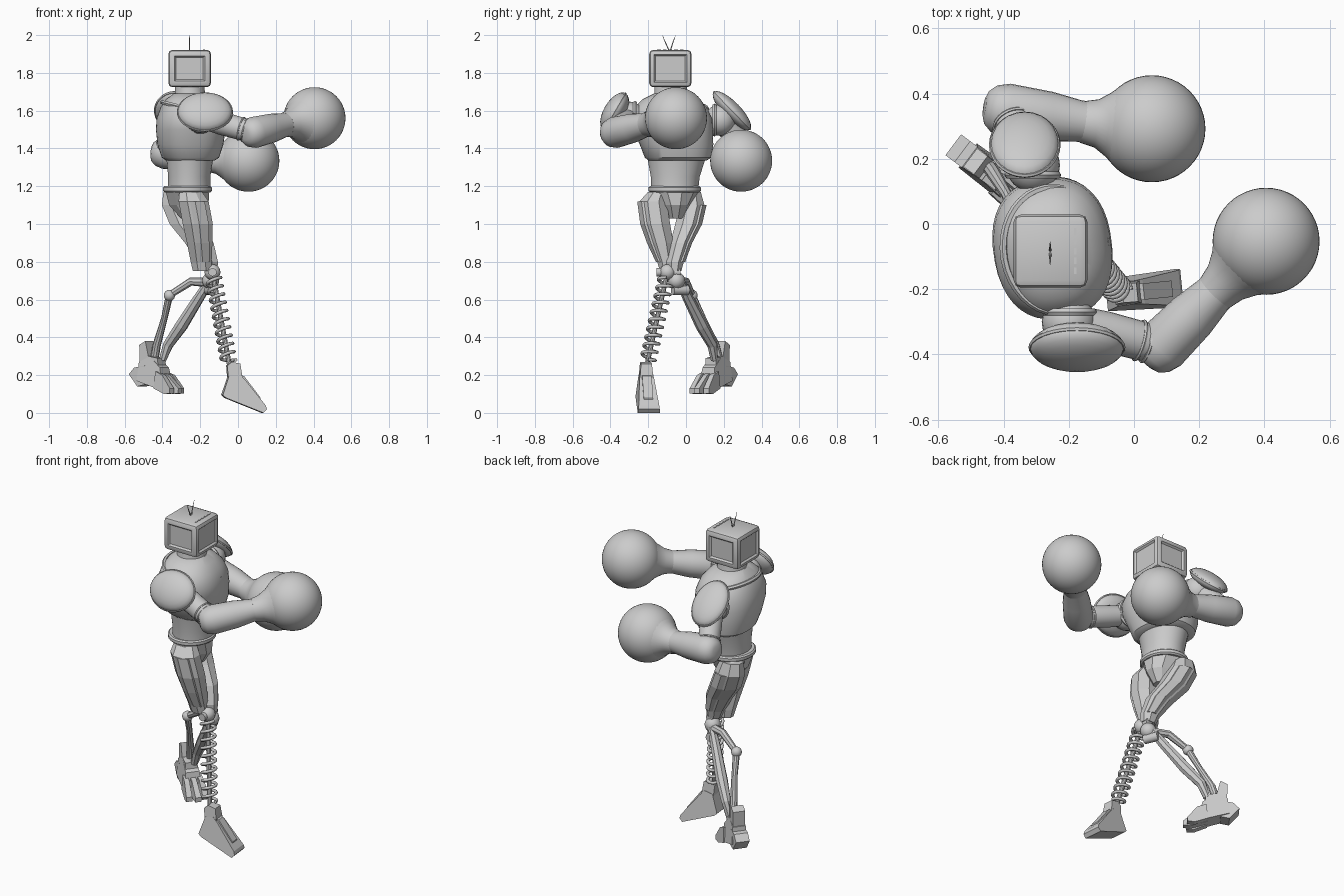
import bpy, bmesh, math
from mathutils import Vector, Matrix

cube = bpy.data.objects.get("Cube")
if cube:
    bpy.data.objects.remove(cube)

GREY = (0.6, 0.6, 0.6, 1)
metal = bpy.data.materials.new("plain grey")
metal.use_nodes = True
metal.diffuse_color = GREY
metal.node_tree.nodes["Principled BSDF"].inputs["Base Color"].default_value = GREY


def finish(name, bm, smooth=True):
    bmesh.ops.recalc_face_normals(bm, faces=bm.faces)
    me = bpy.data.meshes.new(name)
    bm.to_mesh(me)
    bm.free()
    ob = bpy.data.objects.new(name, me)
    bpy.context.collection.objects.link(ob)
    me.materials.append(metal)
    if smooth:
        bpy.ops.object.select_all(action='DESELECT')
        ob.select_set(True)
        bpy.context.view_layer.objects.active = ob
        bpy.ops.object.shade_smooth_by_angle(angle=math.radians(35))


def skin(name, rings, smooth):
    """Join equal rings of points into a closed body."""
    bm = bmesh.new()
    loops = [[bm.verts.new(p) for p in ring] for ring in rings]
    n = len(loops[0])
    for a, b in zip(loops, loops[1:]):
        for i in range(n):
            j = (i + 1) % n
            bm.faces.new((a[i], a[j], b[j], b[i]))
    bm.faces.new(loops[0])
    bm.faces.new(loops[-1])
    finish(name, bm, smooth)


def circle(n, phase=0.0, power=2.0):
    """Unit circle, squarer when the power is above two."""
    def soften(v):
        return math.copysign(abs(v) ** (2 / power), v)
    return [(soften(math.cos(a)), soften(math.sin(a))) for a in
            (2 * math.pi * (i + phase) / n for i in range(n))]


def limb(name, stations, sides=24, smooth=True):
    """Tube through (x, y, z, radius) stations."""
    pts = [Vector(s[:3]) for s in stations]
    rings = []
    for i, s in enumerate(stations):
        d = pts[min(i + 1, len(pts) - 1)] - pts[max(i - 1, 0)]
        q = d.to_track_quat('Z', 'Y')
        rings.append([pts[i] + q @ Vector((c * s[3], t * s[3], 0)) for c, t in circle(sides)])
    skin(name, rings, smooth)


def loft(name, rows, sides=32, turn=0.0, smooth=True, power=2.0):
    """Level oval rings given as (z, x, y, rx, ry)."""
    m = Matrix.Rotation(math.radians(turn), 3, 'Z')
    rings = [[Vector((x, y, z)) + m @ Vector((c * rx, t * ry, 0))
              for c, t in circle(sides, 0.5, power)] for z, x, y, rx, ry in rows]
    skin(name, rings, smooth)


def prism(name, profile, origin, forward, width, taper=1.0):
    """Side profile of (along, z), given thickness across its forward direction."""
    u = Vector((forward[0], forward[1], 0)).normalized()
    v = Vector((-u.y, u.x, 0))
    top = max(z for _, z in profile)
    low = min(z for _, z in profile)
    rings = []
    for side in (-1, 1):
        rings.append([Vector((origin[0], origin[1], z)) + u * a
                      + v * side * width / 2 * (1 + (taper - 1) * (z - low) / (top - low))
                      for a, z in profile])
    skin(name, rings, False)


def frame(center, normal, along):
    """Matrix with local z on the normal and local x near the given direction."""
    z = Vector(normal).normalized()
    y = z.cross(Vector(along)).normalized()
    x = y.cross(z)
    return Matrix.Translation(center) @ Matrix((x, y, z)).transposed().to_4x4()


def ball(name, mat, radius, seg=24):
    bm = bmesh.new()
    bmesh.ops.create_uvsphere(bm, u_segments=seg, v_segments=seg // 2, radius=radius, matrix=mat)
    finish(name, bm)


def ring(name, mat, rx, ry, thick):
    """Oval hoop lying in the local xy plane."""
    bm = bmesh.new()
    grid = [[bm.verts.new(mat @ Vector((c * (rx + thick * a), t * (ry + thick * a), thick * b)))
             for a, b in circle(6)] for c, t in circle(36)]
    for i, a in enumerate(grid):
        b = grid[(i + 1) % len(grid)]
        for k in range(6):
            bm.faces.new((a[k], b[k], b[(k + 1) % 6], a[(k + 1) % 6]))
    finish(name, bm)


at_point = Matrix.Translation

# Head: boxy screen set with recessed panels and a two-rod aerial
bm = bmesh.new()
bmesh.ops.create_cube(bm, size=1, matrix=at_point((-0.256, -0.083, 1.823))
                      @ Matrix.Diagonal((0.226, 0.224, 0.198, 1)))
bmesh.ops.bevel(bm, geom=bm.edges[:], offset=0.022, segments=2, affect='EDGES', profile=0.5)
bm.normal_update()
panels = [f for f in bm.faces if f.calc_area() > 0.02 and abs(f.normal.z) < 0.5]
for f in panels:
    border = 0.015 if abs(f.normal.y) > 0.5 else 0.004
    bmesh.ops.inset_individual(bm, faces=[f], thickness=border, depth=0)
    bmesh.ops.inset_individual(bm, faces=[f], thickness=0.012, depth=-0.01)
finish("head", bm)
for y in (-0.125, -0.055):
    limb("aerial", [(-0.257, -0.085, 1.91, 0.004), (-0.257, (y - 0.088) / 2, 1.955, 0.003),
                    (-0.257, y, 2.0, 0.001)], 6)
for i in range(5):
    prism("head_vent", [(-0.004, 1.918), (0.004, 1.918), (0.004, 1.925), (-0.004, 1.925)],
          (-0.18, -0.143 + 0.03 * i), (1, 0), 0.02)
loft("neck", [(1.64, -0.255, -0.08, 0.095, 0.1), (1.69, -0.255, -0.08, 0.08, 0.088),
              (1.74, -0.255, -0.08, 0.078, 0.085)])

# Torso
loft("chest", [(1.335, -0.252, -0.045, 0.125, 0.152), (1.352, -0.252, -0.042, 0.15, 0.176),
               (1.42, -0.252, -0.05, 0.172, 0.194), (1.5, -0.25, -0.07, 0.182, 0.212),
               (1.56, -0.249, -0.078, 0.179, 0.214), (1.62, -0.25, -0.08, 0.156, 0.19),
               (1.66, -0.255, -0.08, 0.125, 0.15), (1.69, -0.255, -0.08, 0.085, 0.09)],
     40, 8, True, 2.35)
ring("collar", frame((-0.242, -0.08, 1.606), (0.24, 0, 1), (1, 0.17, 0)), 0.162, 0.192, 0.012)
loft("abdomen", [(1.18, -0.258, -0.06, 0.113, 0.125), (1.25, -0.258, -0.057, 0.112, 0.13),
                 (1.35, -0.255, -0.05, 0.125, 0.155)])
loft("belt", [(1.168, -0.268, -0.06, 0.122, 0.132), (1.176, -0.268, -0.06, 0.13, 0.14),
              (1.193, -0.268, -0.06, 0.13, 0.14), (1.2, -0.268, -0.06, 0.122, 0.132)])
loft("pelvis", [(1.03, -0.25, -0.055, 0.055, 0.045), (1.1, -0.26, -0.055, 0.11, 0.08),
                (1.17, -0.268, -0.06, 0.12, 0.125)], 10, 0, False)

# Arms: shoulder, plate, upper arm, forearm and round glove
ARMS = {
    "right": dict(shoulder=(-0.2, -0.3, 1.565), elbow=(0.085, -0.375, 1.485),
                  wrist=(0.27, -0.19, 1.53), glove=(0.405, -0.053, 1.56),
                  pad=(-0.175, -0.378, 1.593), normal=(0, -0.86, 0.5), size=(0.145, 0.115, 0.058)),
    "left": dict(shoulder=(-0.31, 0.18, 1.55), elbow=(-0.39, 0.348, 1.375),
                 wrist=(-0.13, 0.31, 1.34), glove=(0.055, 0.292, 1.335),
                 pad=(-0.335, 0.243, 1.6), normal=(0, 0.72, 0.7), size=(0.105, 0.138, 0.046)),
}
for side, a in ARMS.items():
    s, e, w, g = (Vector(a[k]) for k in ("shoulder", "elbow", "wrist", "glove"))
    out = Vector((0, -1 if side == "right" else 1, 0))
    ball(side + "_shoulder", at_point(s), 0.083)
    ring(side + "_arm_socket", frame(s - out * 0.03, out, (1, 0, 0)), 0.075, 0.075, 0.012)
    pm = frame(a["pad"], a["normal"], (1, 0, 0))
    ball(side + "_shoulder_plate", pm @ Matrix.Diagonal((*a["size"], 1)), 1)
    ring(side + "_plate_rim", pm, a["size"][0] * 0.97, a["size"][1] * 0.97, 0.008)
    limb(side + "_upper_arm", [(*s, 0.055), (*s.lerp(e, 0.4), 0.062), (*s.lerp(e, 0.8), 0.06),
                               (*s.lerp(e, 0.95), 0.055)])
    for t in (0.76, 0.84):
        ring(side + "_elbow_band", frame(s.lerp(e, t), e - s, (0.1, 0.2, 1)), 0.06, 0.06, 0.006)
    d = (w - e).normalized()
    limb(side + "_forearm", [(*(e - d * 0.07), 0.03), (*(e - d * 0.062), 0.052),
                             (*(e - d * 0.04), 0.072), (*e, 0.083), (*e.lerp(w, 0.5), 0.077),
                             (*e.lerp(w, 0.85), 0.064), (*w, 0.064)])
    gd = (g - w).normalized()
    limb(side + "_cuff", [(*(w - gd * 0.03), 0.064), (*(w + gd * 0.015), 0.074),
                          (*(g - gd * 0.135), 0.098), (*(g - gd * 0.1), 0.129)], 32)
    ball(side + "_glove", at_point(g), 0.164, 48)

# Thighs: faceted armour with raised outer plates
THIGHS = {
    "right": [(1.17, -0.25, -0.15, 0.065, 0.055), (1.12, -0.235, -0.174, 0.086, 0.078),
              (1.0, -0.213, -0.157, 0.086, 0.079), (0.9, -0.203, -0.131, 0.073, 0.07),
              (0.8, -0.195, -0.108, 0.06, 0.048), (0.75, -0.19, -0.103, 0.053, 0.038)],
    "left": [(1.17, -0.33, 0.03, 0.07, 0.052), (1.1, -0.32, 0.033, 0.09, 0.07),
             (1.0, -0.275, 0.009, 0.094, 0.071), (0.9, -0.205, -0.03, 0.082, 0.058),
             (0.8, -0.16, -0.058, 0.058, 0.05), (0.75, -0.15, -0.06, 0.045, 0.038)],
}
for side, rows in THIGHS.items():
    loft(side + "_thigh", rows, 8, 0, False)
    o = -1 if side == "right" else 1
    plate = [(z, x + 0.008, y + o * ry * 0.5, rx * 0.68, ry * 0.58) for z, x, y, rx, ry in rows[1:-1]]
    loft(side + "_thigh_plate", plate, 6, 0, False)
    ball(side + "_hip", at_point((rows[0][1], rows[0][2], 1.12)), 0.06)

# Spring leg on the right
knee, ankle = Vector((-0.135, -0.098, 0.745)), Vector((-0.045, -0.208, 0.25))
ball("right_knee", at_point(knee), 0.042)
limb("right_knee_hinge", [(-0.135, -0.155, 0.745, 0.022), (-0.135, -0.03, 0.745, 0.022)], 16)
limb("right_shin_rod", [(*knee, 0.013), (*ankle, 0.013)], 10)
axis = frame(knee, ankle - knee, (1, 0, 0))
length, turns, steps = (ankle - knee).length, 10, 20
cu = bpy.data.curves.new("right_shin_spring", 'CURVE')
cu.dimensions = '3D'
cu.bevel_depth = 0.009
cu.bevel_resolution = 2
cu.use_fill_caps = True
sp = cu.splines.new('POLY')
sp.points.add(turns * steps)
for i, p in enumerate(sp.points):
    ang = 2 * math.pi * i / steps
    q = axis @ Vector((0.038 * math.cos(ang), 0.038 * math.sin(ang),
                       length * (0.07 + 0.88 * i / (turns * steps))))
    p.co = (*q, 1)
cu.materials.append(metal)
bpy.context.collection.objects.link(bpy.data.objects.new("right_shin_spring", cu))

# Right foot, pitched toe down
prism("right_foot", [(-0.05, 0.2), (-0.085, 0.095), (-0.07, 0.08), (0.13, 0.0), (0.148, 0.02),
                     (0.142, 0.04), (0.03, 0.18), (0, 0.21)], (0, -0.21), (1, 0.1), 0.118, 0.6)
prism("right_foot_ridge", [(-0.01, 0.205), (0.0, 0.1), (0.11, 0.04), (0.118, 0.08), (0.03, 0.195)],
      (0, -0.21), (1, 0.1), 0.05)
prism("right_ankle", [(-0.055, 0.19), (-0.06, 0.25), (-0.035, 0.27), (0.01, 0.26), (0.02, 0.19)],
      (0, -0.21), (1, 0.1), 0.07, 0.8)

# Left shin: main strut plus a jointed rod swinging out behind the knee
ball("left_knee", at_point((-0.145, -0.05, 0.7)), 0.045)
limb("left_knee_hinge", [(-0.135, -0.07, 0.65, 0.026), (-0.17, 0.01, 0.65, 0.026)], 12)
limb("left_knee_link", [(-0.14, -0.04, 0.69, 0.026), (-0.25, 0.0, 0.695, 0.022),
                        (-0.36, 0.032, 0.625, 0.018)], 8, False)
limb("left_shin", [(-0.15, -0.03, 0.7, 0.022), (-0.2, 0.005, 0.62, 0.028),
                   (-0.3, 0.085, 0.46, 0.034), (-0.37, 0.14, 0.36, 0.028),
                   (-0.4, 0.15, 0.28, 0.02)], 8, False)
ball("left_rod_joint", at_point((-0.363, 0.032, 0.622)), 0.03)
limb("left_rod", [(-0.363, 0.032, 0.622, 0.02), (-0.39, 0.09, 0.5, 0.017),
                  (-0.43, 0.155, 0.36, 0.022), (-0.44, 0.17, 0.3, 0.022)], 10)

# Left foot: heel lifted, three blocky toes and a heel spur
at, way = Vector((-0.43, 0.15)), Vector((0.8, -0.6))
prism("left_foot", [(-0.1, 0.17), (0.03, 0.13), (0.07, 0.15), (0.05, 0.24), (-0.02, 0.3), (-0.09, 0.27)],
      at, way, 0.1, 0.7)
prism("left_ankle", [(-0.085, 0.22), (-0.09, 0.36), (-0.05, 0.38), (-0.03, 0.3), (0.03, 0.29), (0.04, 0.2)],
      at, way, 0.07)
prism("left_heel_spur", [(-0.155, 0.205), (-0.1, 0.14), (-0.05, 0.15), (-0.05, 0.25), (-0.12, 0.24)],
      at, way, 0.08)
across = Vector((0.6, 0.8))
for k in (-1, 0, 1):
    reach = 0.155 - 0.02 * abs(k)
    prism("left_toe", [(0.02, 0.13), (reach - 0.04, 0.1), (reach, 0.103), (reach, 0.13),
                       (0.08, 0.2), (0.03, 0.22)], at + across * 0.036 * k,
          way + across * 0.08 * k, 0.036, 0.75)
